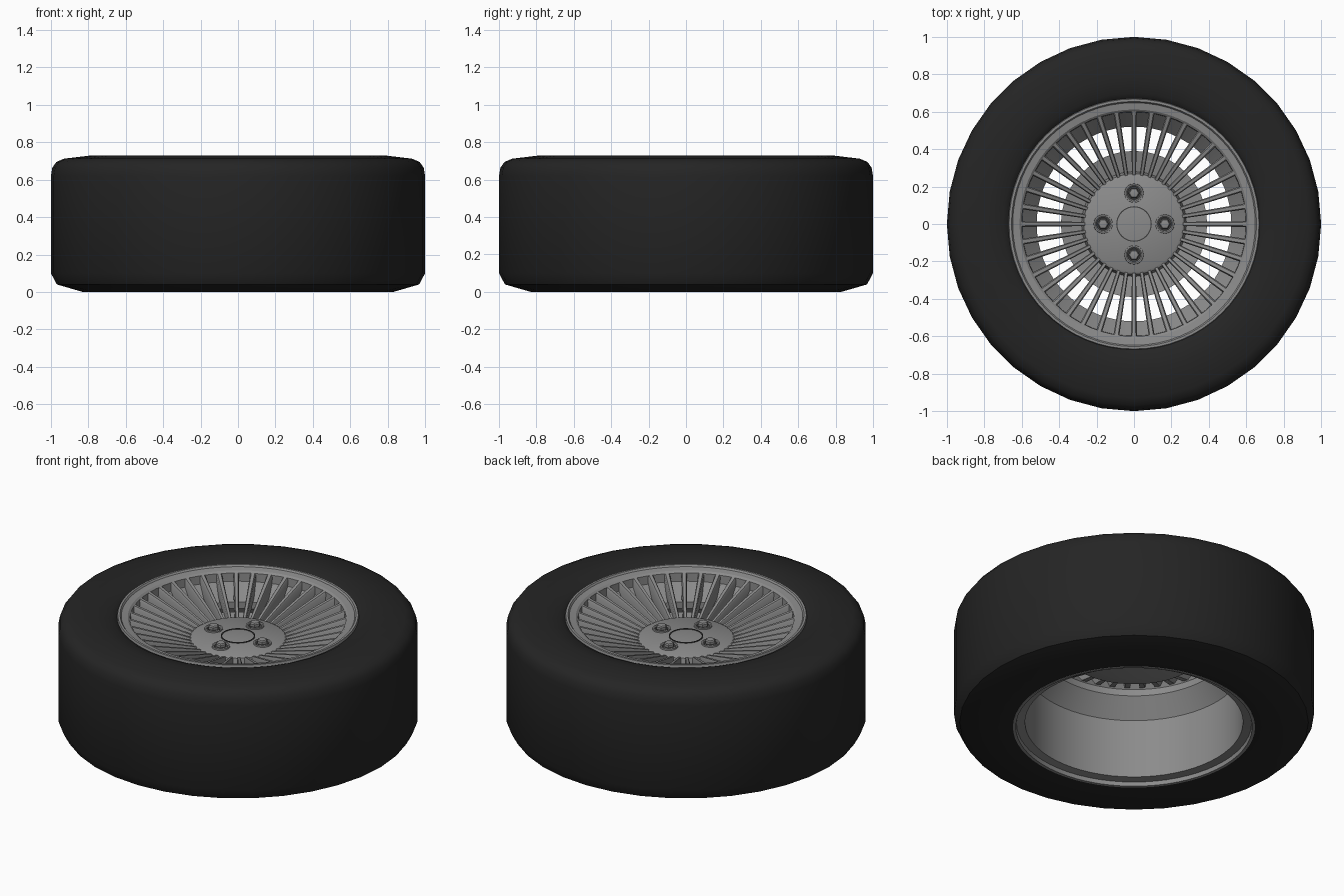
import bpy, bmesh, math
from mathutils import Matrix, Vector

if "Cube" in bpy.data.objects:
    bpy.data.objects.remove(bpy.data.objects["Cube"])


def material(name, value):
    m = bpy.data.materials.new(name)
    m.use_nodes = True
    colour = (value, value, value, 1)
    m.diffuse_color = colour
    m.node_tree.nodes["Principled BSDF"].inputs["Base Color"].default_value = colour
    return m


rubber = material("black rubber", 0.018)
alloy = material("grey alloy", 0.26)
groove = material("dark groove", 0.05)


def finish(name, bm, mat, angle=30):
    bmesh.ops.remove_doubles(bm, verts=bm.verts, dist=0.0001)
    bmesh.ops.recalc_face_normals(bm, faces=bm.faces)
    mesh = bpy.data.meshes.new(name)
    bm.to_mesh(mesh)
    bm.free()
    mesh.materials.append(mat)
    obj = bpy.data.objects.new(name, mesh)
    bpy.context.collection.objects.link(obj)
    bpy.ops.object.select_all(action="DESELECT")
    obj.select_set(True)
    bpy.context.view_layer.objects.active = obj
    bpy.ops.object.shade_smooth_by_angle(angle=math.radians(angle))
    return obj


def lathe(name, profile, segments, mat, centre=(0, 0), angle=30):
    """Turn a closed (radius, height) profile around a vertical axis."""
    bm = bmesh.new()
    rings = []
    for i in range(segments):
        a = math.tau * i / segments
        rings.append([bm.verts.new((centre[0] + r * math.cos(a),
                                    centre[1] + r * math.sin(a), z))
                      for r, z in profile])
    n = len(profile)
    for i in range(segments):
        p, q = rings[i], rings[(i + 1) % segments]
        for j in range(n):
            k = (j + 1) % n
            if profile[j][0] + profile[k][0] > 0:
                bm.faces.new((p[j], q[j], q[k], p[k]))
    return finish(name, bm, mat, angle)


# Tyre, with rounded outer shoulder and chamfered inner shoulder
lathe("tyre", [(0.668, 0.70), (0.70, 0.715), (0.78, 0.73), (0.93, 0.712),
               (0.97, 0.695), (0.992, 0.665), (1, 0.62), (1, 0.10),
               (0.968, 0.04), (0.83, 0), (0.668, 0.012), (0.645, 0.06),
               (0.645, 0.66)], 36, rubber, angle=40)

# Rim: outer lip, funnel behind the spokes, barrel and inner lip
lathe("rim", [(0.672, 0.70), (0.668, 0.716), (0.655, 0.716), (0.648, 0.706),
              (0.612, 0.700), (0.600, 0.690), (0.598, 0.64), (0.52, 0.55),
              (0.52, 0.51), (0.605, 0.40), (0.605, 0.04), (0.652, 0.034),
              (0.656, 0.010), (0.672, 0.010), (0.672, 0.03), (0.64, 0.06),
              (0.63, 0.36), (0.64, 0.66)], 64, alloy)

# Hub disc with a shallow cone carrying the inner spoke ends
lathe("hub", [(0, 0.585), (0.254, 0.580), (0.268, 0.572), (0.28, 0.525),
              (0.39, 0.55), (0.39, 0.51), (0.28, 0.48), (0, 0.48)], 64, alloy)

# Line around the centre cap
lathe("cap_line", [(0.089, 0.580), (0.089, 0.587), (0.095, 0.587),
                   (0.095, 0.580)], 48, groove)

# Thin spokes, tapered toward the hub, with chamfered upper edges
SPOKES = 40
bm = bmesh.new()
for i in range(SPOKES):
    turn = Matrix.Rotation(math.tau * i / SPOKES, 3, "Z")
    ends = []
    for r, top, bottom, half in ((0.612, 0.695, 0.59, 0.016),
                                 (0.258, 0.574, 0.50, 0.011)):
        section = [(-half, bottom), (half, bottom), (half, top - 0.01),
                   (half * 0.6, top), (-half * 0.6, top), (-half, top - 0.01)]
        ends.append([bm.verts.new(turn @ Vector((r, y, z))) for y, z in section])
    outer, inner = ends
    for j in range(6):
        k = (j + 1) % 6
        bm.faces.new((outer[j], outer[k], inner[k], inner[j]))
    bm.faces.new(outer)
    bm.faces.new(inner[::-1])
finish("spokes", bm, alloy)

# Four wheel bolts: round seat, dark recess and hexagonal nut
for i in range(4):
    a = math.tau * i / 4
    c = (0.165 * math.cos(a), 0.165 * math.sin(a))
    lathe(f"bolt_seat_{i + 1}", [(0.052, 0.57), (0.050, 0.590), (0.042, 0.590),
                                 (0.036, 0.585), (0, 0.585), (0, 0.57)],
          24, alloy, c)
    lathe(f"bolt_recess_{i + 1}", [(0.036, 0.583), (0.036, 0.587), (0, 0.587),
                                   (0, 0.583)], 24, groove, c)
    lathe(f"bolt_nut_{i + 1}", [(0.030, 0.58), (0.030, 0.602), (0.024, 0.609),
                                (0.012, 0.611), (0, 0.611), (0, 0.58)],
          6, alloy, c)
